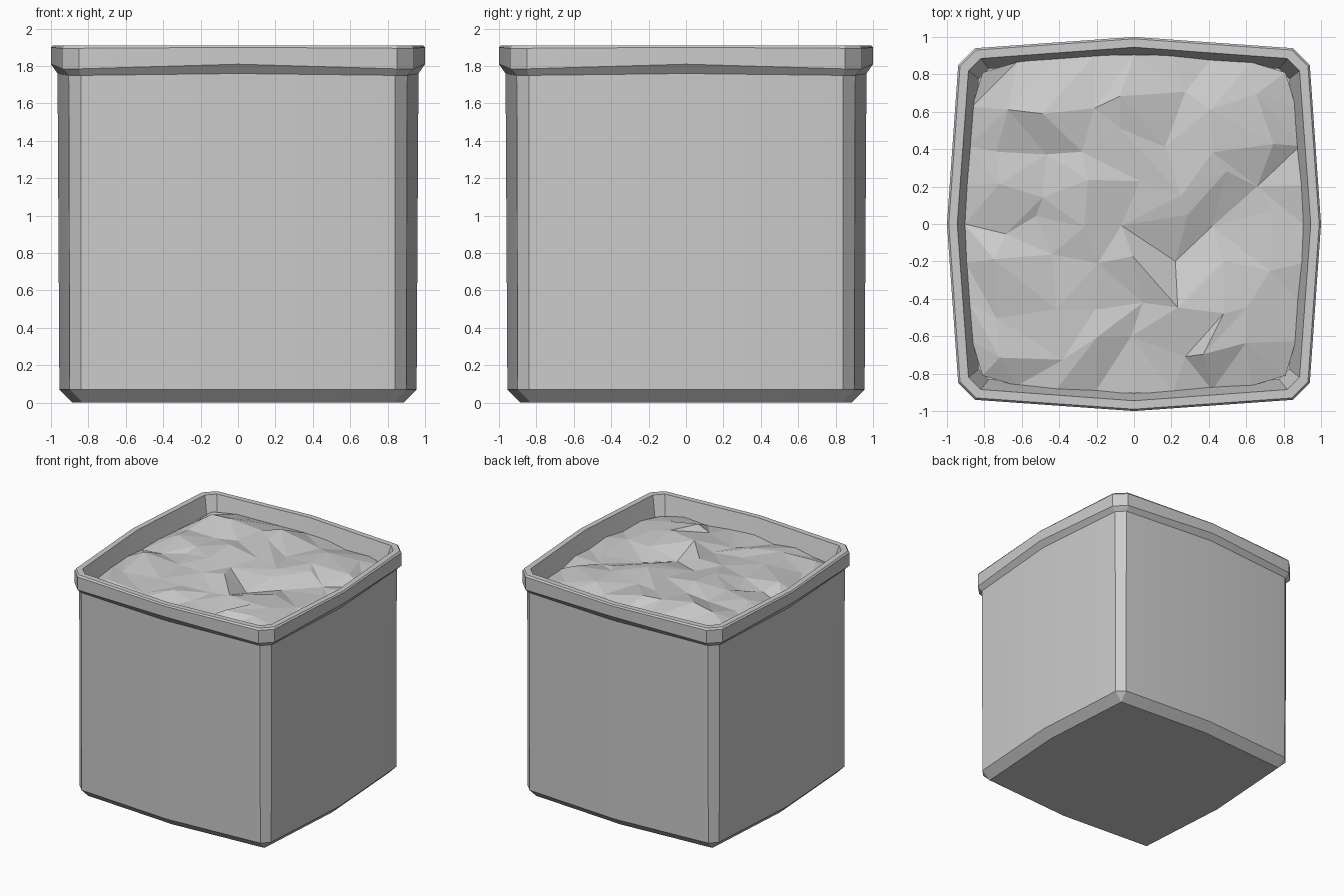
import bpy, bmesh, math, random

if "Cube" in bpy.data.objects:
    bpy.data.objects.remove(bpy.data.objects["Cube"])

random.seed(7)


def ring(mid, small, large):
    # 12-point outline: bulged middle of each side plus a cut corner
    pts = []
    for k in range(4):
        c, s = round(math.cos(k * math.pi / 2)), round(math.sin(k * math.pi / 2))
        for x, y in ((large, -small), (mid, 0), (large, small)):
            pts.append((x * c - y * s, x * s + y * c))
    return pts


def loft(name, profile, cap_first=False, cap_last=False):
    # profile rows: mid bulge, corner small, corner large, z at corner, z at mid
    bm = bmesh.new()
    loops = []
    for mid, small, large, zc, zm in profile:
        loops.append([bm.verts.new((x, y, zm if i % 3 == 1 else zc))
                      for i, (x, y) in enumerate(ring(mid, small, large))])
    for a, b in zip(loops, loops[1:]):
        for i in range(12):
            j = (i + 1) % 12
            bm.faces.new((a[i], a[j], b[j], b[i]))
    if cap_first:
        bm.faces.new(loops[0][::-1])
    if cap_last:
        bm.faces.new(loops[-1])
    bmesh.ops.remove_doubles(bm, verts=bm.verts, dist=0.0005)
    return finish(name, bm)


def finish(name, bm):
    me = bpy.data.meshes.new(name)
    bm.to_mesh(me)
    bm.free()
    ob = bpy.data.objects.new(name, me)
    bpy.context.collection.objects.link(ob)
    return ob


# Planter: base, walls, flared rim and inner wall
planter = loft("planter_box", [
    (0.885, 0.83, 0.83, 0.00, 0.00),
    (0.955, 0.84, 0.90, 0.07, 0.07),
    (0.965, 0.84, 0.905, 1.75, 1.76),
    (1.00, 0.85, 0.94, 1.785, 1.81),
    (1.00, 0.85, 0.94, 1.895, 1.90),
    (0.99, 0.845, 0.93, 1.91, 1.91),
    (0.945, 0.82, 0.885, 1.91, 1.91),
    (0.89, 0.775, 0.83, 1.70, 1.70),
], cap_first=True)
bpy.context.view_layer.objects.active = planter
planter.select_set(True)
bpy.ops.object.shade_smooth_by_angle(angle=math.radians(12))

# Soil: coarse jittered grid, randomly triangulated, flat shaded
N = 8
bm = bmesh.new()
grid = []
for j in range(N + 1):
    row = []
    for i in range(N + 1):
        u, v = 2 * i / N - 1, 2 * j / N - 1
        edge = max(abs(u), abs(v)) > 0.99
        x = u * (0.905 - 0.07 * v * v)
        y = v * (0.905 - 0.07 * u * u)
        if abs(u) > 0.99 and abs(v) > 0.99:
            x, y = u * 0.81, v * 0.81
        if edge:
            z = 1.77 + random.uniform(-0.02, 0.03)
        else:
            x += random.uniform(-0.08, 0.08)
            y += random.uniform(-0.08, 0.08)
            dip = math.exp(-((x - 0.45) ** 2 + (y + 0.1) ** 2) / 0.12)
            rise = math.exp(-((x + 0.4) ** 2 + (y - 0.55) ** 2) / 0.2)
            z = 1.825 - 0.05 * dip + 0.045 * rise + random.uniform(-0.04, 0.04)
        row.append(bm.verts.new((x, y, min(z, 1.905))))
    grid.append(row)
for j in range(N):
    for i in range(N):
        a, b = grid[j][i], grid[j][i + 1]
        c, d = grid[j + 1][i + 1], grid[j + 1][i]
        tris = ((a, b, c), (a, c, d)) if random.random() < 0.5 else ((a, b, d), (b, c, d))
        for t in tris:
            bm.faces.new(t)
finish("soil", bm)
